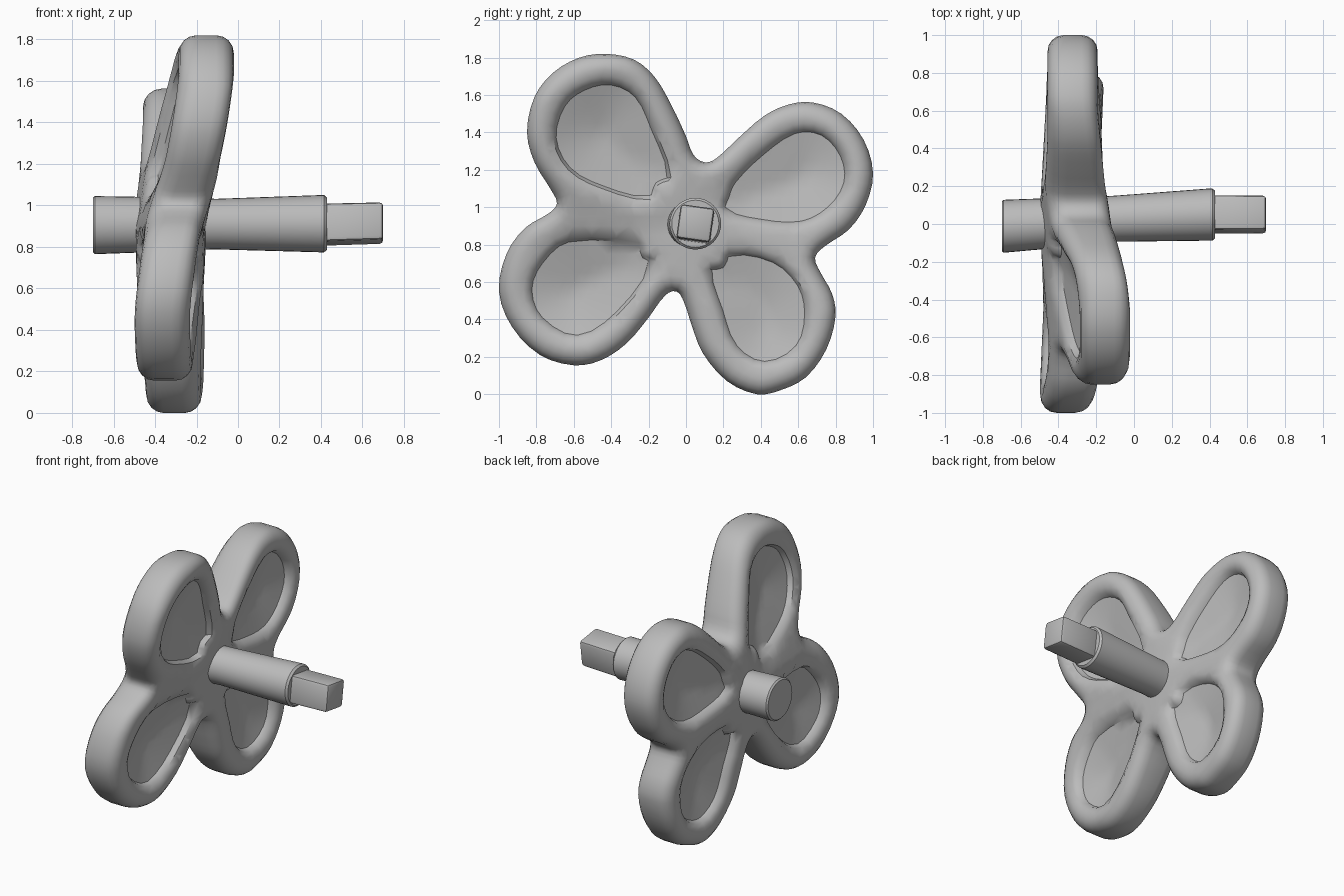
import bpy, bmesh, math
from mathutils import Vector
from mathutils.geometry import delaunay_2d_cdt, intersect_point_line, interpolate_bezier

if "Cube" in bpy.data.objects:
    bpy.data.objects.remove(bpy.data.objects["Cube"])

grey = bpy.data.materials.new("plain grey")
grey.diffuse_color = (0.5, 0.5, 0.5, 1)
grey.use_nodes = True
grey.node_tree.nodes["Principled BSDF"].inputs["Base Color"].default_value = grey.diffuse_color

# four-lobed outline and the recess in each lobe, as (y, z)
OUTLINE = [(-.43, 1.82), (-.28, 1.79), (-.17, 1.70), (-.08, 1.55), (0, 1.38), (.04, 1.28), (.10, 1.24),
           (.16, 1.26), (.28, 1.37), (.42, 1.49), (.55, 1.55), (.68, 1.56), (.83, 1.50), (.95, 1.36),
           (1, 1.18), (.96, 1.01), (.87, .88), (.74, .79), (.69, .73), (.72, .65), (.78, .54),
           (.80, .42), (.75, .24), (.64, .09), (.50, .02), (.38, 0), (.22, .07), (.09, .22), (.03, .37),
           (-.01, .49), (-.05, .55), (-.11, .53), (-.20, .41), (-.32, .27), (-.46, .18), (-.60, .155),
           (-.78, .21), (-.93, .36), (-1, .55), (-.96, .75), (-.86, .89), (-.73, .97), (-.69, 1.02),
           (-.72, 1.09), (-.81, 1.24), (-.85, 1.40), (-.81, 1.59), (-.71, 1.72), (-.57, 1.80)]
UPPER_LEFT = [(-.40, 1.67), (-.26, 1.60), (-.17, 1.42), (-.08, 1.16), (-.15, 1.12), (-.19, 1.04),
              (-.45, 1.10), (-.63, 1.20), (-.71, 1.37), (-.66, 1.55), (-.55, 1.64)]
UPPER_RIGHT = [(.20, .98), (.215, 1.06), (.25, 1.14), (.40, 1.29), (.58, 1.41), (.73, 1.40), (.84, 1.28),
               (.86, 1.13), (.77, .99), (.62, .91), (.40, .92)]
LOWER_RIGHT = [(.12, .67), (.19, .69), (.23, .76), (.47, .72), (.61, .59), (.65, .43), (.60, .25),
               (.42, .16), (.26, .25), (.18, .45)]
LOWER_LEFT = [(-.16, .71), (-.22, .74), (-.25, .81), (-.63, .83), (-.78, .71), (-.84, .56),
              (-.78, .40), (-.58, .30), (-.36, .43)]
HUB = Vector((.03, .91))
ROUND = .085


def smooth_loop(points, steps):
    """Closed smooth curve through the points."""
    p = [Vector(q) for q in points]
    n, out = len(p), []
    for i in range(n):
        a, b, c, d = p[i - 1], p[i], p[(i + 1) % n], p[(i + 2) % n]
        k = (c - b).length / 3
        t0, t1 = (c - a).normalized() * k, (d - b).normalized() * k
        out += [q.to_2d() for q in interpolate_bezier(b.to_3d(), (b + t0).to_3d(),
                                                      (c - t1).to_3d(), c.to_3d(), steps + 1)[:-1]]
    return out


def distance(p, loop):
    best = 9.0
    for i, b in enumerate(loop):
        q, f = intersect_point_line(p, loop[i - 1], b)
        q = loop[i - 1] if f < 0 else b if f > 1 else q
        best = min(best, (q.to_2d() - p).length)
    return best


def offset(loop, d):
    """Move a clockwise loop inwards by d, dropping points that fold over."""
    n, out = len(loop), []
    for i, q in enumerate(loop):
        t = (loop[(i + 1) % n] - loop[i - 1]).normalized()
        q = q + Vector((t.y, -t.x)) * d
        if distance(q, loop) > abs(d) * .88:
            out.append(q)
    return out


def inside(p, loop):
    hit = False
    for i, b in enumerate(loop):
        a = loop[i - 1]
        if (a.y > p.y) != (b.y > p.y) and p.x < a.x + (p.y - a.y) * (b.x - a.x) / (b.y - a.y):
            hit = not hit
    return hit


def smoothstep(t):
    t = max(0, min(1, t))
    return t * t * (3 - 2 * t)


def clockwise(loop):
    area = sum(loop[i - 1].x * q.y - q.x * loop[i - 1].y for i, q in enumerate(loop))
    return loop if area < 0 else loop[::-1]


rim = clockwise(smooth_loop(OUTLINE, 3))
recesses = [clockwise(smooth_loop(r, 3)) for r in (UPPER_LEFT, UPPER_RIGHT, LOWER_RIGHT, LOWER_LEFT)]


def middle_x(p):
    """The upper left lobe leans along the axle, the lower ones tilt slightly."""
    v = p - HUB
    s = v.dot(Vector((-.45, .89)))
    weight = smoothstep((s / max(v.length, .01) - .25) / .5)
    lean = .172 * min(1, max(0, s - .03) / .93) * weight
    return -.325 + lean + .045 * v.x * smoothstep(-v.y / .5)


def half_thickness(p):
    h = .175 - .042 * min(1, (p - HUB).length / .8)
    d = distance(p, rim)
    if d < ROUND:
        h += math.sqrt(max(0, ROUND ** 2 - (ROUND - d) ** 2)) - ROUND
    for r in recesses:
        d = distance(p, r)
        if d > 1e-4 and inside(p, r):
            return h - .02 - .03 * min(1, d / .016) - .055 * min(1, d / .25)
        if d < .06:
            h -= .02 * (1 - d / .06) ** 2
    return h


def finish(bm, name, angle=40):
    bmesh.ops.recalc_face_normals(bm, faces=bm.faces)
    me = bpy.data.meshes.new(name)
    bm.to_mesh(me)
    bm.free()
    me.materials.append(grey)
    ob = bpy.data.objects.new(name, me)
    bpy.context.collection.objects.link(ob)
    bpy.ops.object.select_all(action='DESELECT')
    ob.select_set(True)
    bpy.context.view_layer.objects.active = ob
    bpy.ops.object.shade_smooth_by_angle(angle=math.radians(angle))
    return ob


# lobed wheel: planar triangulation raised to both sides
points, edges = [], []


def add_loop(loop, tied):
    k, n = len(points), len(loop)
    points.extend(loop)
    if tied:
        edges.extend((k + i, k + (i + 1) % n) for i in range(n))


add_loop(rim, True)
for d in (.007, .025, .052, .085):
    add_loop(offset(rim, d), False)
for r in recesses:
    add_loop(r, True)
    add_loop(offset(r, .016), True)
    add_loop(offset(r, -.03), False)
for i in range(-20, 21):
    for j in range(0, 37):
        p = Vector((i * .05 + (j % 2) * .025, j * .05))
        if inside(p, rim) and distance(p, rim) > .105 and all(distance(p, r) > .045 for r in recesses):
            points.append(p)
flat, _, tris, *_ = delaunay_2d_cdt(points, edges, [], 1, 1e-4)

bm = bmesh.new()
front, back = [], []
for p in flat:
    p = Vector(p)
    m, h = middle_x(p), half_thickness(p)
    front.append(bm.verts.new((m + h, p.x, p.y)))
    back.append(bm.verts.new((m - h, p.x, p.y)))
count = {}
for t in tris:
    bm.faces.new([front[i] for i in t])
    bm.faces.new([back[i] for i in reversed(t)])
    for i in range(3):
        a, b = t[i - 1], t[i]
        count.setdefault(frozenset((a, b)), []).append((a, b))
for uses in count.values():
    if len(uses) == 1:
        a, b = uses[0]
        bm.faces.new((front[b], front[a], back[a], back[b]))
bmesh.ops.delete(bm, geom=[v for v in bm.verts if not v.link_faces], context='VERTS')
finish(bm, "lobed_wheel")


def rod(sections, sides, turn=0.0):
    """Closed rod along x from (x, y, z, radius) sections."""
    bm = bmesh.new()
    rings = []
    for x, y, z, r in sections:
        rings.append([bm.verts.new((x, y + r * math.cos(turn + 2 * math.pi * k / sides),
                                    z + r * math.sin(turn + 2 * math.pi * k / sides)))
                      for k in range(sides)])
    for a, b in zip(rings, rings[1:]):
        for k in range(sides):
            bm.faces.new((a[k - 1], a[k], b[k], b[k - 1]))
    bm.faces.new(rings[0])
    bm.faces.new(rings[-1])
    return bm


# round axle, slightly tilted and waisted in the wheel
finish(rod([(-.70, -.012, .905, .13), (-.69, -.012, .905, .14), (-.50, 0, .907, .135),
            (-.32, .012, .91, .125), (-.10, .028, .91, .122), (.40, .05, .912, .138),
            (.415, .05, .912, .138), (.428, .05, .912, .126)], 32), "axle")

# square drive end with softened edges
bm = rod([(.40, .05, .907, .130), (.70, .05, .915, .128)], 4, math.radians(37))
bmesh.ops.bevel(bm, geom=bm.edges[:], offset=.018, segments=2, affect='EDGES', profile=.5)
finish(bm, "square_drive_end")
